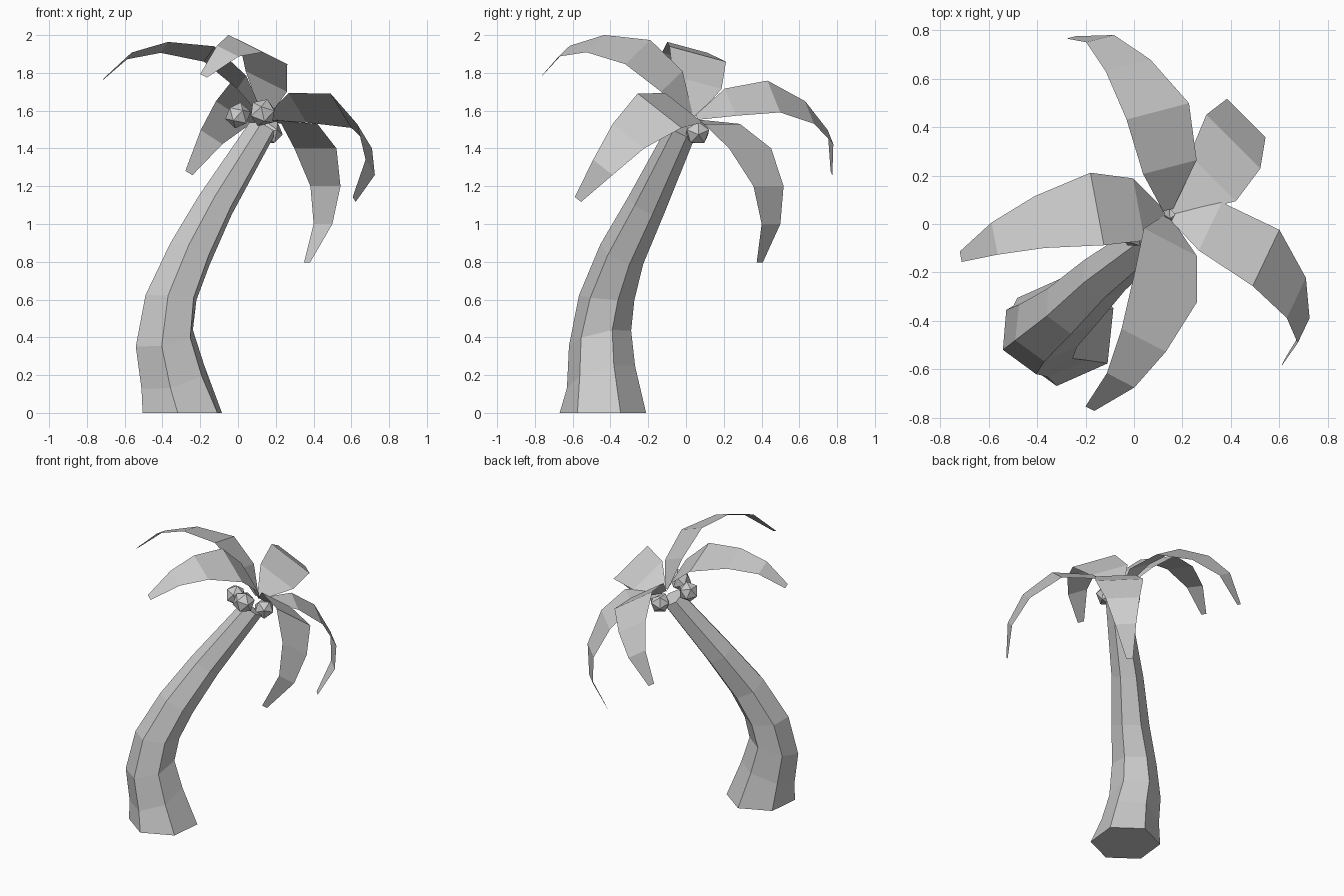
import bpy, bmesh
from math import radians, cos, sin, atan
from mathutils import Vector, Matrix

if "Cube" in bpy.data.objects:
    bpy.data.objects.remove(bpy.data.objects["Cube"])


def add_mesh(name, verts, faces):
    mesh = bpy.data.meshes.new(name)
    mesh.from_pydata([tuple(v) for v in verts], [], faces)
    mesh.update()
    ob = bpy.data.objects.new(name, mesh)
    bpy.context.collection.objects.link(ob)
    return ob


# Trunk: tilted hexagonal rings along a leaning path (x, y, z, radius, slope)
rings = [
    (-.295, -.44, 0, .23, 0),
    (-.345, -.45, .19, .19, .40),
    (-.39, -.455, .395, .17, .30),
    (-.355, -.42, .61, .148, -.10),
    (-.255, -.34, .84, .125, -.58),
    (-.12, -.21, 1.10, .105, -.65),
    (.125, -.02, 1.50, .078, -.65),
]
SIDES = 6
lean = radians(50)
axis = Vector((sin(lean), -cos(lean), 0))
verts, faces = [], []
for x, y, z, r, slope in rings:
    tilt = Matrix.Rotation(atan(slope), 3, axis)
    for k in range(SIDES):
        a = radians(24 + 60 * k)
        verts.append(Vector((x, y, z)) + tilt @ Vector((r * cos(a), r * sin(a), 0)))
for i in range(len(rings) - 1):
    for k in range(SIDES):
        a, b = i * SIDES + k, i * SIDES + (k + 1) % SIDES
        faces.append((a, b, b + SIDES, a + SIDES))
faces.append(tuple(reversed(range(SIDES))))
faces.append(tuple(range(len(verts) - SIDES, len(verts))))
add_mesh("trunk", verts, faces)


# Fronds: bent flat strips sharing one width profile
WIDTHS = (.05, .27, .315, .225, .14, .045)
HUB = Vector((.14, .035, 1.555))


def frond(name, side, path):
    side = Vector(side).normalized()
    pts = [Vector(p) for p in path]
    out = pts[0] - HUB
    pts.insert(0, HUB + out.normalized() * .025)
    vs = []
    for p, w in zip(pts, WIDTHS):
        vs += [p - side * w / 2, p + side * w / 2]
    fs = [(2 * i, 2 * i + 1, 2 * i + 3, 2 * i + 2) for i in range(len(pts) - 1)]
    ob = add_mesh(name, vs, fs)
    # top faces point up and outward
    if ob.data.polygons[1].normal.z < 0:
        ob.data.flip_normals()


frond("frond_back", (.23, .06, -.15),
      [(.148, .235, 1.645), (.098, .465, 1.675), (-.025, .655, 1.59),
       (-.14, .765, 1.46), (-.26, .77, 1.27)])
frond("frond_back_right", (.7, -.7, 0),
      [(.325, .19, 1.53), (.41, .34, 1.40), (.463, .437, 1.20),
       (.45, .45, 1.0), (.365, .39, .795)])
frond("frond_right", (.10, .21, -.165),
      [(.315, -.01, 1.615), (.545, -.14, 1.60), (.67, -.305, 1.465),
       (.70, -.44, 1.30), (.615, -.572, 1.13)])
frond("frond_front", (.26, -.135, -.13),
      [(.15, -.075, 1.755), (.133, -.255, 1.91), (.04, -.48, 1.955),
       (-.055, -.645, 1.915), (-.182, -.762, 1.785)])
frond("frond_left", (-.055, .295, -.08),
      [(.02, .06, 1.75), (-.152, .062, 1.90), (-.39, .008, 1.935),
       (-.575, -.06, 1.89), (-.715, -.135, 1.765)])


# Coconuts under the crown
for i, (loc, r) in enumerate([((0, -.03, 1.575), .07),
                              ((.13, -.12, 1.59), .075),
                              ((.168, .06, 1.485), .07)]):
    bpy.ops.mesh.primitive_ico_sphere_add(subdivisions=1, radius=r, location=loc,
                                          rotation=(.3 * i, .2, .7 * i))
    bpy.context.object.name = f"coconut_{i + 1}"
